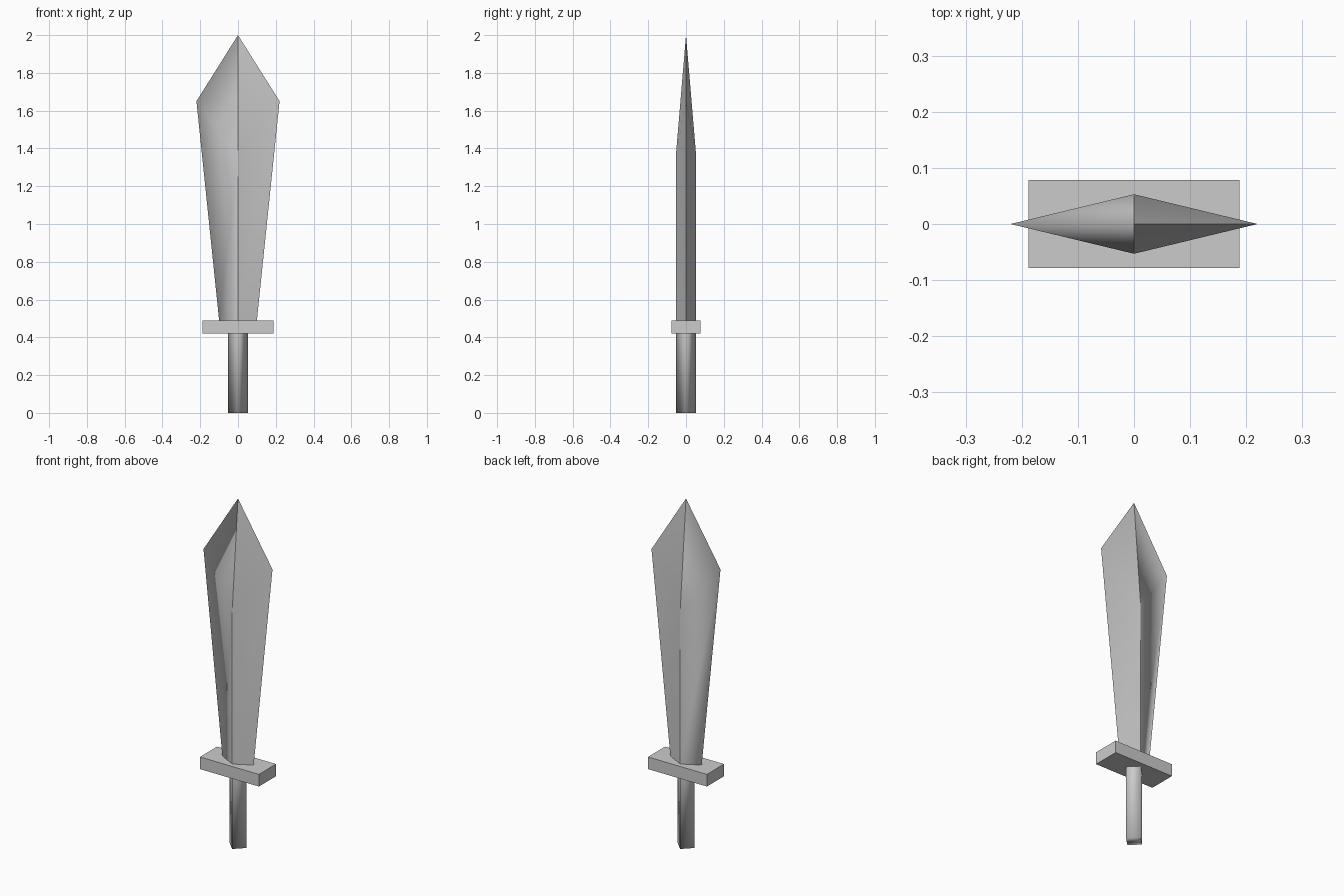
import bpy
import bmesh

cube = bpy.data.objects.get("Cube")
if cube:
    bpy.data.objects.remove(cube, do_unlink=True)

# One grey for the whole sword
grey = bpy.data.materials.new("steel_grey")
grey.use_nodes = True
GREY = (0.6, 0.6, 0.6, 1)
grey.diffuse_color = GREY
grey.node_tree.nodes["Principled BSDF"].inputs["Base Color"].default_value = GREY

HALF = 0.053          # half thickness of blade and grip
GUARD_LOW, GUARD_HIGH = 0.42, 0.49


def finish(name, bm, smooth, sharp=lambda e: False):
    """Turn a bmesh into a shaded object; sharp(edge) marks hard edges."""
    bmesh.ops.recalc_face_normals(bm, faces=bm.faces)
    for f in bm.faces:
        f.smooth = smooth
    for e in bm.edges:
        e.smooth = not sharp(e)
    mesh = bpy.data.meshes.new(name)
    bm.to_mesh(mesh)
    bm.free()
    mesh.materials.append(grey)
    obj = bpy.data.objects.new(name, mesh)
    bpy.context.collection.objects.link(obj)
    return obj


def diamond(bm, half_x, z_side, z_ridge):
    """Four-cornered ring: +x, +y, -x, -y."""
    return [bm.verts.new(p) for p in ((half_x, 0, z_side), (0, HALF, z_ridge),
                                      (-half_x, 0, z_side), (0, -HALF, z_ridge))]


def bridge(bm, low, high):
    for i in range(4):
        j = (i + 1) % 4
        bm.faces.new((low[i], low[j], high[j], high[i]))


# Blade: flared diamond section that closes to a point
bm = bmesh.new()
base = diamond(bm, 0.10, GUARD_HIGH, GUARD_HIGH)
shoulder = diamond(bm, 0.22, 1.65, 1.37)
tip = bm.verts.new((0, 0, 2))
bridge(bm, base, shoulder)
for i in range(4):
    bm.faces.new((shoulder[i], shoulder[(i + 1) % 4], tip))
bm.faces.new(base[::-1])


def blade_sharp(e):
    a, b = (v.co for v in e.verts)
    on_ridge = abs(a.x) < 0.001 and abs(b.x) < 0.001
    right_rim = abs(a.y) < 0.001 and abs(b.y) < 0.001 and a.x + b.x > 0
    at_base = max(a.z, b.z) < GUARD_HIGH + 0.001
    return on_ridge or right_rim or at_base


finish("blade", bm, True, blade_sharp)

# Guard: flat rectangular block
bm = bmesh.new()
bmesh.ops.create_cube(bm, size=1)
bmesh.ops.scale(bm, vec=(0.376, 0.156, GUARD_HIGH - GUARD_LOW), verts=bm.verts)
bmesh.ops.translate(bm, vec=(0, 0, (GUARD_LOW + GUARD_HIGH) / 2), verts=bm.verts)
finish("guard", bm, False)

# Grip: softly shaded four-sided bar
bm = bmesh.new()
bottom = diamond(bm, HALF, 0, 0)
top = diamond(bm, HALF, GUARD_LOW, GUARD_LOW)
bridge(bm, bottom, top)
bm.faces.new(bottom[::-1])
finish("grip", bm, True)
